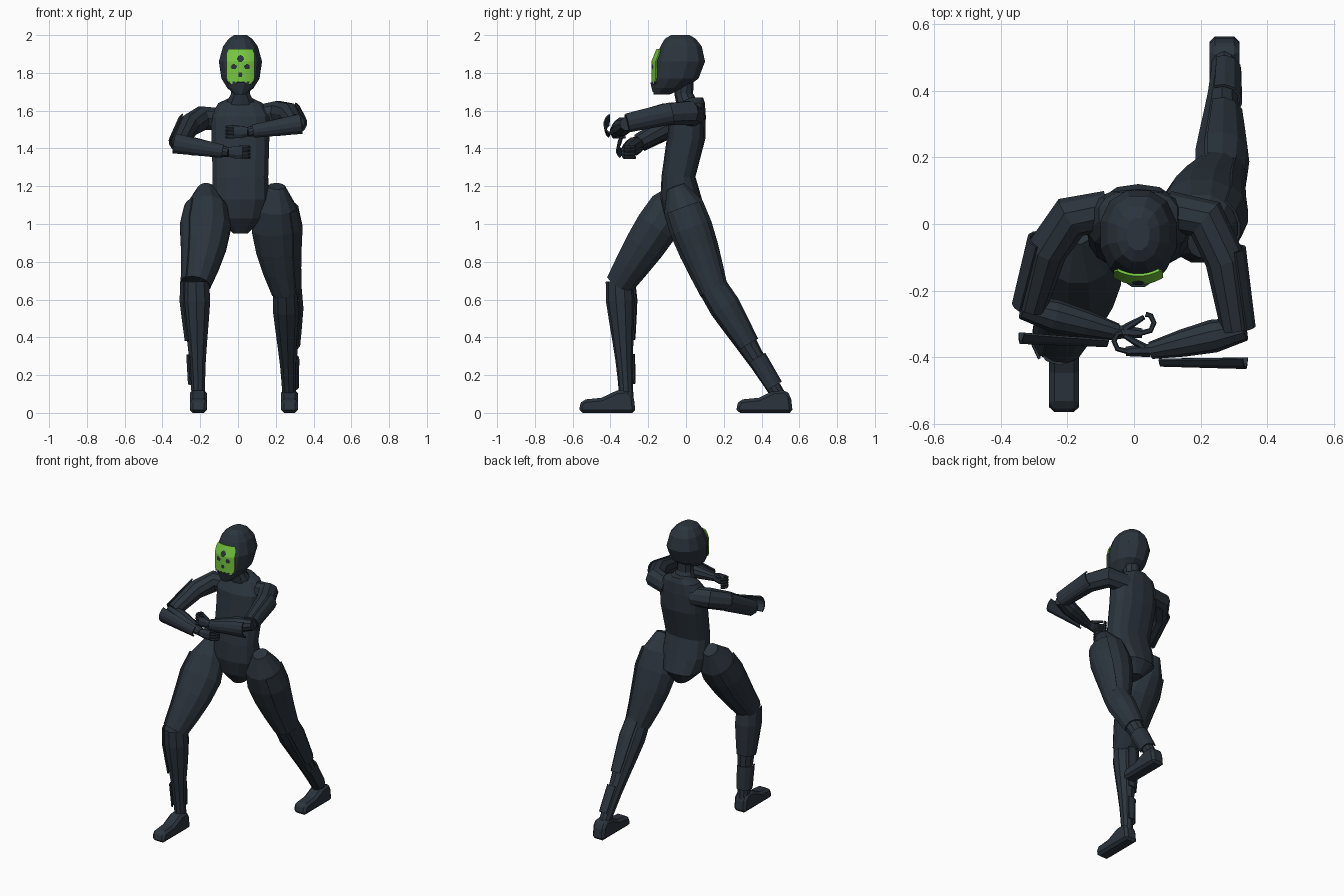
import bpy, bmesh, math
from mathutils import Vector

if "Cube" in bpy.data.objects:
    bpy.data.objects.remove(bpy.data.objects["Cube"])

def material(name, rgb):
    m = bpy.data.materials.new(name)
    m.diffuse_color = (*rgb, 1)
    m.use_nodes = True
    m.node_tree.nodes["Principled BSDF"].inputs["Base Color"].default_value = m.diffuse_color
    return m

DARK = material("dark slate", (0.024, 0.034, 0.046))
GREEN = material("bright green", (0.18, 0.57, 0.05))
X, Z, DOWN = Vector((1, 0, 0)), Vector((0, 0, 1)), Vector((0, 0, -1))
MID = 0.013  # body axis

def finish(name, bm, mats=(DARK,), thick=0):
    bmesh.ops.recalc_face_normals(bm, faces=bm.faces)
    me = bpy.data.meshes.new(name)
    bm.to_mesh(me)
    bm.free()
    ob = bpy.data.objects.new(name, me)
    bpy.context.collection.objects.link(ob)
    for m in mats:
        me.materials.append(m)
    if thick:
        mod = ob.modifiers.new("thickness", "SOLIDIFY")
        mod.thickness = thick
        mod.offset = 0
    return ob

def loft(name, pts, radii, ref, n=10, axis=None, power=1.0, arc=None):
    """Skin elliptical rings along points; an arc of degrees gives an open plate."""
    bm = bmesh.new()
    steps = 5 if arc else n
    start, end = arc or (180 / n, 360 + 180 / n)
    rows = []
    for i, (p, r) in enumerate(zip(pts, radii)):
        t = axis or (pts[min(i + 1, len(pts) - 1)] - pts[max(i - 1, 0)]).normalized()
        u = (ref - t * ref.dot(t)).normalized()
        v = t.cross(u)
        row = []
        for k in range(steps + 1 if arc else n):
            a = math.radians(start + (end - start) * k / steps)
            c, s = math.cos(a), math.sin(a)
            c, s = (math.copysign(abs(q) ** power, q) for q in (c, s))
            row.append(bm.verts.new(p + u * c * r[0] + v * s * r[1]))
        rows.append(row)
    for a, b in zip(rows, rows[1:]):
        m = len(a)
        for k in range(m - 1 if arc else m):
            bm.faces.new((a[k], a[(k + 1) % m], b[(k + 1) % m], b[k]))
    if not arc:
        bm.faces.new(rows[0])
        bm.faces.new(rows[-1])
    return finish(name, bm, thick=.008 if arc else 0)

def stack(name, rings, **kw):
    """Horizontal sections: (y, z, half width, half depth), top to bottom."""
    loft(name, [Vector((MID, y, z)) for y, z, _, _ in rings],
         [(w, d) for _, _, w, d in rings], X, axis=DOWN, **kw)

def limb(name, a, b, radii, ref, **kw):
    """Straight limb with evenly spaced round sections."""
    a, b, last = Vector(a), Vector(b), len(radii) - 1
    loft(name, [a.lerp(b, i / last) for i in range(last + 1)], [(r, r) for r in radii], ref, **kw)

# Torso, neck and head
stack("torso", [(.045, 1.67, .055, .045), (.03, 1.64, .12, .07), (.01, 1.57, .16, .095),
                (0, 1.45, .156, .102), (-.04, 1.25, .15, .09), (-.025, 1.13, .153, .11),
                (.005, 1.03, .125, .115), (.01, .95, .04, .06)], n=14, power=.8)
stack("neck", [(-.01, 1.78, .055, .05), (-.012, 1.69, .052, .05), (.01, 1.63, .085, .06)])
stack("head", [(-.03, 2.0, .035, .05), (-.03, 1.98, .065, .085), (-.026, 1.94, .095, .113),
               (-.033, 1.86, .118, .138), (-.055, 1.77, .104, .125), (-.09, 1.72, .072, .09),
               (-.13, 1.685, .03, .042)], n=12, power=.9)
stack("chin_guard", [(-.07, 1.75, .085, .118), (-.11, 1.70, .05, .065)], arc=(25, 155))

# Face plate: curved grid, spots picked by distance
SPOTS = [(0, 1.873, .018), (-.034, 1.832, .014), (.034, 1.832, .014), (0, 1.79, .012)]
NX, NZ = 32, 40
bm = bmesh.new()
grid = []
for j in range(NZ + 1):
    z = 1.742 + .183 * j / NZ
    taper = 1 - 4 * max(0, 1.775 - z) - 6 * max(0, z - 1.90)
    row = []
    for i in range(NX + 1):
        x = .073 * (2 * i / NX - 1) * taper
        y = -.179 + 4 * x * x + .4 * max(0, z - 1.86)
        row.append(bm.verts.new((x + MID, y, z)))
    grid.append(row)
for low, high in zip(grid, grid[1:]):
    for i in range(NX):
        f = bm.faces.new((low[i], low[i + 1], high[i + 1], high[i]))
        c = f.calc_center_median()
        spot = any(math.hypot(c.x - MID - sx, c.z - sz) < r for sx, sz, r in SPOTS)
        f.material_index = int(spot or (c.z < 1.758 and i % 6 < 3))
finish("face_plate", bm, (GREEN, DARK), .008)

# Legs share thickness profiles; plates are enlarged arcs of the same limb
THIGH = [(.045, .05), (.112, .112), (.134, .118), (.12, .11), (.1, .095), (.078, .078)]
SHIN = [.072, .077, .067, .056, .046, .040, .037]
FOOT = [(0, 0), (.01, .09), (.04, .122), (.10, .118), (.18, .08), (.28, .07), (.30, .035), (.295, 0)]

def leg(side, hip, knee, ankle, heel, panel_arc, plate_arc):
    hip, knee, ankle = Vector(hip), Vector(knee), Vector(ankle)
    top = knee.lerp(ankle, -.03)
    # Thigh bows slightly towards the body so both meet at the crotch
    bow = math.copysign(.024, -hip.x)
    line = [hip.lerp(knee, i / 5) + X * bow * math.sin(math.pi * i / 5) for i in range(6)]
    loft(side + "_thigh", line, THIGH, X, n=12)
    loft(side + "_thigh_panel", line[1:], [(a * 1.03, b * 1.03) for a, b in THIGH[1:]], X, arc=panel_arc)
    limb(side + "_shin", top, ankle, SHIN, X)
    limb(side + "_calf_plate", top, top.lerp(ankle, .5), [r * 1.12 for r in SHIN[:4]], X, arc=plate_arc)
    limb(side + "_ankle_plate", top.lerp(ankle, .62), top.lerp(ankle, .87), [.056, .05], X, arc=plate_arc)
    # Foot: side profile pushed across its width
    bm = bmesh.new()
    face = bm.faces.new([bm.verts.new((ankle.x - .045, heel - d, z)) for d, z in FOOT])
    ext = bmesh.ops.extrude_face_region(bm, geom=[face])["geom"]
    bmesh.ops.translate(bm, vec=(.09, 0, 0), verts=[v for v in ext if isinstance(v, bmesh.types.BMVert)])
    finish(side + "_foot", bm).modifiers.new("bevel", "BEVEL").width = .016

leg("left", (.205, -.055, 1.2), (.255, .15, .64), (.272, .51, .06), .565, (-50, 50), (-115, 40))
leg("right", (-.17, -.02, 1.19), (-.222, -.352, .68), (-.21, -.315, .07), -.267, (130, 230), (140, 295))

# Arms: d is the direction from elbow to hand along x
CURL = [(.07, -.003), (.1, .005), (.11, .028), (.1, .05), (.085, .054)]

def arm(side, d, chest, shoulder, biceps, elbow, wrist, gap):
    chest, shoulder, biceps, elbow, wrist = map(Vector, (chest, shoulder, biceps, elbow, wrist))
    arc = (30, 150) if d > 0 else (-150, -30)
    loft(side + "_upper_arm", [chest, shoulder, biceps, elbow],
         [(r, r) for r in (.06, .066, .061, .047)], Z)
    limb(side + "_upper_arm_plate", biceps.lerp(elbow, -.15), elbow, [.064, .055], Z, arc=arc)
    tip = elbow + Vector((-.025 * d, 0, -.005))
    limb(side + "_forearm", tip, wrist, [.036, .05, .041, .026], Z)
    shift = Vector((0, -gap, 0))
    limb(side + "_forearm_plate", tip + shift, tip.lerp(wrist, .9) + shift * .25, [.058, .037], Z, arc=arc)
    # Palm, curled fingers stacked downwards, thumb
    out = lambda x, y, z=0: wrist + Vector((d * x, y, z))
    loft(side + "_palm", [out(0, 0), out(.035, 0), out(.075, -.003)],
         [(.026, .022), (.036, .02), (.034, .015)], Z, n=8)
    for k in range(4):
        loft(f"{side}_finger_{k + 1}", [out(x, y, .027 - .018 * k) for x, y in CURL],
             [(.009, .008)] * len(CURL), Z, n=6)
    limb(side + "_thumb", out(.02, .01, .02), out(.08, .045, .03), [.012, .010, .007], Z, n=6)

arm("left", -1, (.10, .04, 1.57), (.215, .015, 1.588), (.275, -.11, 1.58), (.308, -.315, 1.535), (.05, -.38, 1.487), .06)
arm("right", 1, (-.08, .04, 1.555), (-.19, .02, 1.56), (-.262, -.08, 1.52), (-.31, -.25, 1.432), (-.05, -.325, 1.38), .05)
